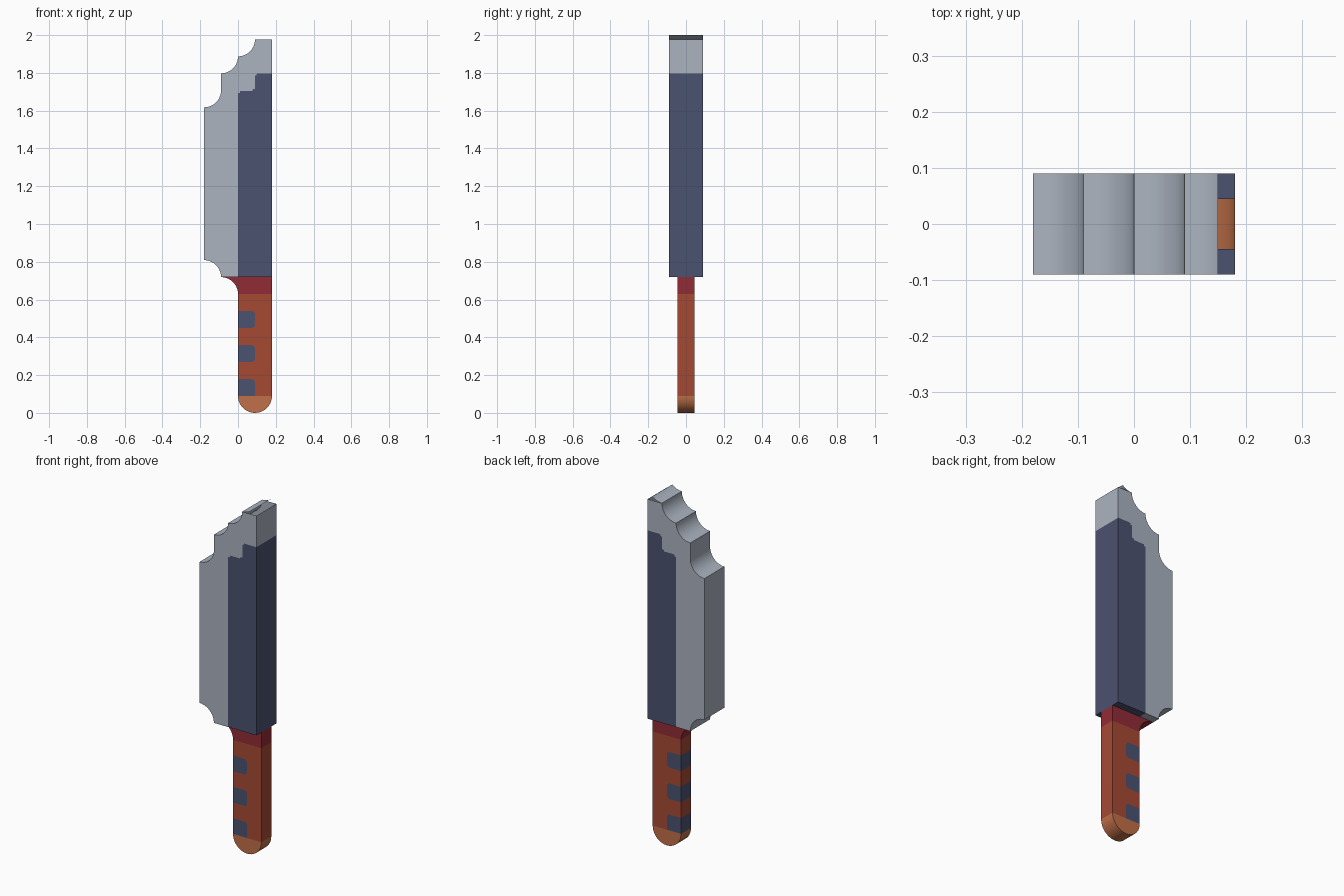
import bpy, bmesh, math

if "Cube" in bpy.data.objects:
    bpy.data.objects.remove(bpy.data.objects["Cube"])

U = 0.08987  # one module of the design grid; all coordinates below are in modules


def srgb(r, g, b):
    return [((c / 255 + 0.055) / 1.055) ** 2.4 for c in (r, g, b)] + [1]


COLOURS = {"steel_grey": (171, 180, 192), "navy": (75, 82, 112),
           "dark_red": (146, 43, 54), "rust": (166, 74, 52), "orange": (192, 112, 72)}
MATS = {}
for name, rgb in COLOURS.items():
    MATS[name] = bpy.data.materials.new(name)
    MATS[name].diffuse_color = srgb(*rgb)
INDEX = {n: i for i, n in enumerate(MATS)}


def arc(cx, cz, a0, a1, r=1.0, n=10):
    step = math.radians(a1 - a0) / n
    a0 = math.radians(a0)
    return [(cx + r * math.cos(a0 + i * step), cz + r * math.sin(a0 + i * step)) for i in range(n + 1)]


class Part:
    """Flat-sided open part: front/back outlines (counter-clockwise) plus rim strips."""
    def __init__(self, name, half):
        self.name, self.half, self.bm = name, half, bmesh.new()

    def face(self, pts, mat):
        f = self.bm.faces.new([self.bm.verts.new([c * U for c in p]) for p in pts])
        f.material_index = INDEX[mat]

    def sides(self, outline, mat):
        h = self.half
        self.face([(x, -h, z) for x, z in outline], mat)
        self.face([(x, h, z) for x, z in reversed(outline)], mat)

    def rim(self, path, mat):
        h = self.half
        for (ax, az), (bx, bz) in zip(path, path[1:]):
            self.face([(ax, -h, az), (ax, h, az), (bx, h, bz), (bx, -h, bz)], mat)

    def finish(self):
        bmesh.ops.remove_doubles(self.bm, verts=self.bm.verts, dist=1e-5)
        mesh = bpy.data.meshes.new(self.name)
        self.bm.to_mesh(mesh)
        self.bm.free()
        for m in MATS.values():
            mesh.materials.append(m)
        ob = bpy.data.objects.new(self.name, mesh)
        bpy.context.collection.objects.link(ob)
        bpy.context.view_layer.objects.active = ob
        bpy.ops.object.select_all(action='DESELECT')
        ob.select_set(True)
        bpy.ops.object.shade_smooth_by_angle(angle=math.radians(30))


# Blade: grey edge and stepped tip, navy spine
blade = Part("blade", 1.0)
heel = arc(-2, 8, 90, 0)
steps = arc(0, 22, 0, -90) + arc(-1, 21, 0, -90)[1:] + arc(-2, 19, 0, -90)
border = [(2, 20), (1.12, 20), (1.08, 19.88), (1, 19.88), (1, 19.08), (0.88, 19.08),
          (0.84, 18.97), (0.12, 18.97), (0.12, 18.85), (0, 18.85)]
blade.sides([(0, 8), (2, 8)] + border, "navy")
blade.sides(heel + [(0, 8)] + border[::-1] + [(2, 22)] + steps, "steel_grey")
blade.rim([(2, 8), (2, 20)], "navy")
blade.rim([(2, 20), (2, 22)], "steel_grey")
# open tip: the last curved step rises as a bare sheet
blade.rim(arc(1, 23, -48.15, -90) + steps[1:] + heel, "steel_grey")
# underside ledges on both sides of the handle
for y0, y1 in ((-1, -0.5), (0.5, 1)):
    for x0, x1, mat in ((-1, 0, "steel_grey"), (0, 2, "navy")):
        blade.face([(x0, y0, 8), (x0, y1, 8), (x1, y1, 8), (x1, y0, 8)], mat)
blade.finish()

# Guard: flared collar under the blade
guard = Part("guard", 0.5)
flare = arc(-1, 7, 90, 0)
guard.sides(flare + [(2, 7), (2, 8)], "dark_red")
guard.rim(flare, "dark_red")
guard.rim([(2, 7), (2, 8)], "dark_red")
guard.finish()

# Handle: rust grip with three navy insets wrapping the inner edge
handle = Part("handle", 0.5)
grip = [(1, 1), (2, 1), (2, 7), (0, 7)]
for z in (5, 3, 1):
    top = arc(0.78, z + 0.78, 90, 0, 0.22, 4)
    low = [(1, 1)] if z == 1 else arc(0.78, z + 0.22, 0, -90, 0.22, 4)
    notch = [(0, z + 1)] + top + low
    if z == 1:
        grip += notch[:-1]
    else:
        grip += notch + [(0, z)]
    handle.sides(([(0, z)] + low[::-1] + top[::-1] + [(0, z + 1)]), "navy")
    handle.rim([(0, z + 2), (0, z + 1)], "rust")
    handle.rim([(0, z + 1), (0, z)], "navy")
handle.sides(grip, "rust")
handle.rim([(2, 1), (2, 7)], "rust")
# Rounded butt
butt = arc(1, 1, 180, 360, 1, 20)
handle.sides(butt, "orange")
handle.rim(butt, "orange")
handle.finish()

for m in bpy.data.materials:
    if m.users and not m.is_grease_pencil:
        m.use_nodes = True
        m.node_tree.nodes["Principled BSDF"].inputs["Base Color"].default_value = m.diffuse_color
